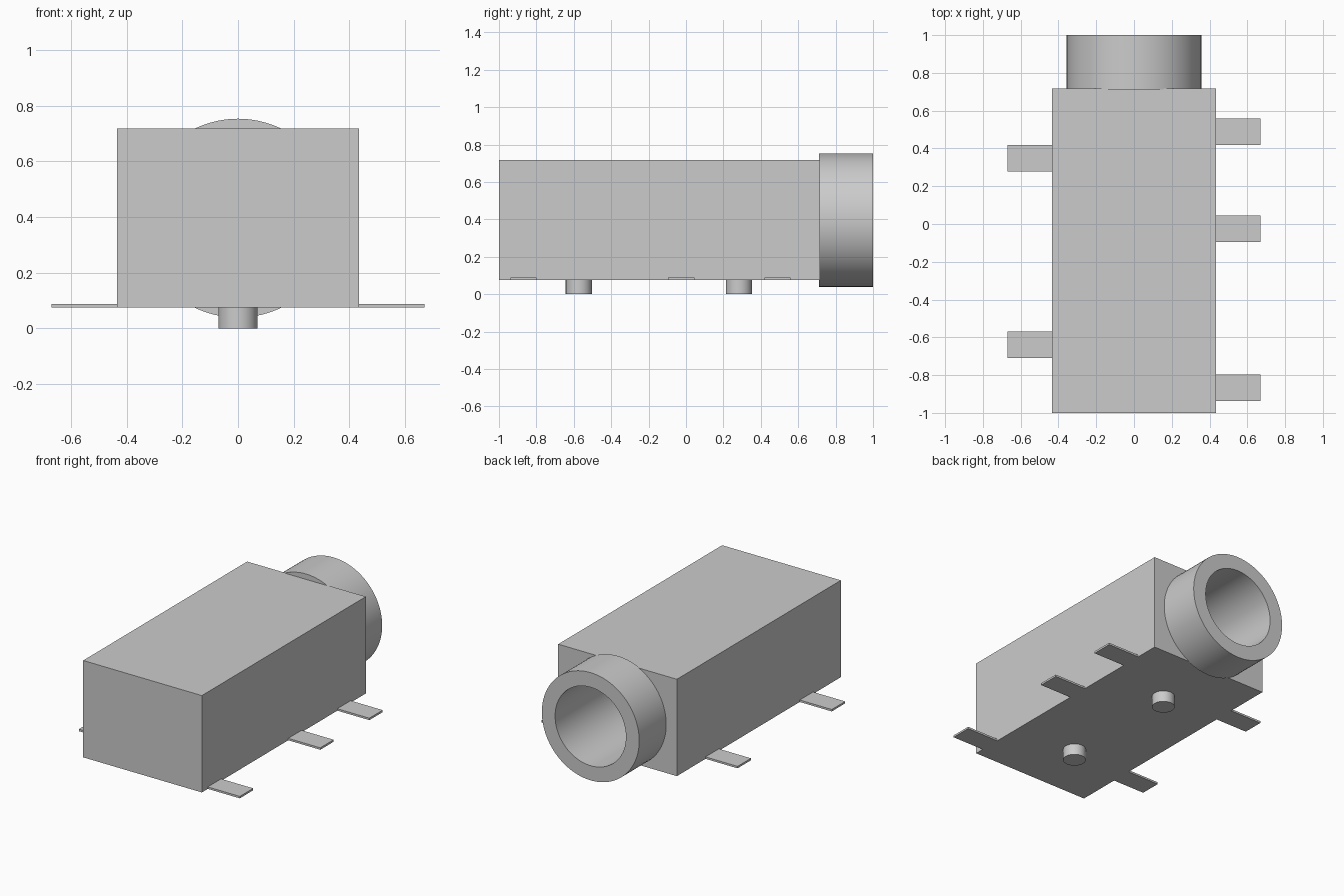
import bpy
import math

default = bpy.data.objects.get("Cube")
if default:
    bpy.data.objects.remove(default, do_unlink=True)

GREY = (0.6, 0.6, 0.6, 1.0)
grey = bpy.data.materials.new("plain grey")
grey.use_nodes = True
grey.diffuse_color = GREY
grey.node_tree.nodes["Principled BSDF"].inputs["Base Color"].default_value = GREY


def finish(obj, name):
    obj.name = name
    obj.data.materials.clear()
    obj.data.materials.append(grey)
    return obj


def box(name, low, high):
    """Box between two opposite corners."""
    centre = [(a + b) / 2 for a, b in zip(low, high)]
    bpy.ops.mesh.primitive_cube_add(size=1, location=centre)
    obj = bpy.context.object
    obj.scale = [b - a for a, b in zip(low, high)]
    bpy.ops.object.transform_apply(location=False, rotation=False, scale=True)
    return finish(obj, name)


def rod(name, radius, length, centre, tilt=0.0, sides=64):
    bpy.ops.mesh.primitive_cylinder_add(vertices=sides, radius=radius, depth=length,
                                        location=centre, rotation=(tilt, 0, 0))
    return finish(bpy.context.object, name)


def smooth(obj):
    bpy.ops.object.select_all(action="DESELECT")
    obj.select_set(True)
    bpy.context.view_layer.objects.active = obj
    bpy.ops.object.shade_smooth_by_angle(angle=math.radians(30))


def bore(obj, cutter):
    bpy.context.view_layer.objects.active = obj
    cut = obj.modifiers.new("bore", "BOOLEAN")
    cut.operation = "DIFFERENCE"
    cut.solver = "EXACT"
    cut.object = cutter
    bpy.ops.object.modifier_apply(modifier=cut.name)


HALF_WIDTH, BOTTOM, TOP = 0.435, 0.075, 0.717
AXIS_Z = 0.396
QUARTER = math.pi / 2

# Housing block and round socket barrel
body = box("housing", (-HALF_WIDTH, -1, BOTTOM), (HALF_WIDTH, 0.717, TOP))
barrel = rod("socket_barrel", 0.357, 0.288, (0, 0.856, AXIS_Z), QUARTER, 96)

# Deep plug hole through the barrel into the housing
cutter = rod("bore_cutter", 0.26, 1.8, (0, 0.2, AXIS_Z), QUARTER, 96)
cutter.hide_render = True
for part in (body, barrel):
    bore(part, cutter)
    smooth(part)
bpy.data.objects.remove(cutter, do_unlink=True)

# Flat solder tabs along both sides
TAB_LENGTH, TAB_WIDTH, TAB_THICK = 0.235, 0.14, 0.013
for side, label, rows in ((1, "left", (0.489, -0.025, -0.868)),
                          (-1, "right", (0.347, -0.64))):
    for y in rows:
        xs = sorted((side * HALF_WIDTH, side * (HALF_WIDTH + TAB_LENGTH)))
        box(label + "_solder_tab", (xs[0], y - TAB_WIDTH / 2, BOTTOM),
            (xs[1], y + TAB_WIDTH / 2, BOTTOM + TAB_THICK))

# Locating pegs underneath
for y in (-0.573, 0.283):
    smooth(rod("locating_peg", 0.07, 0.09, (0, y, 0.045), sides=48))
